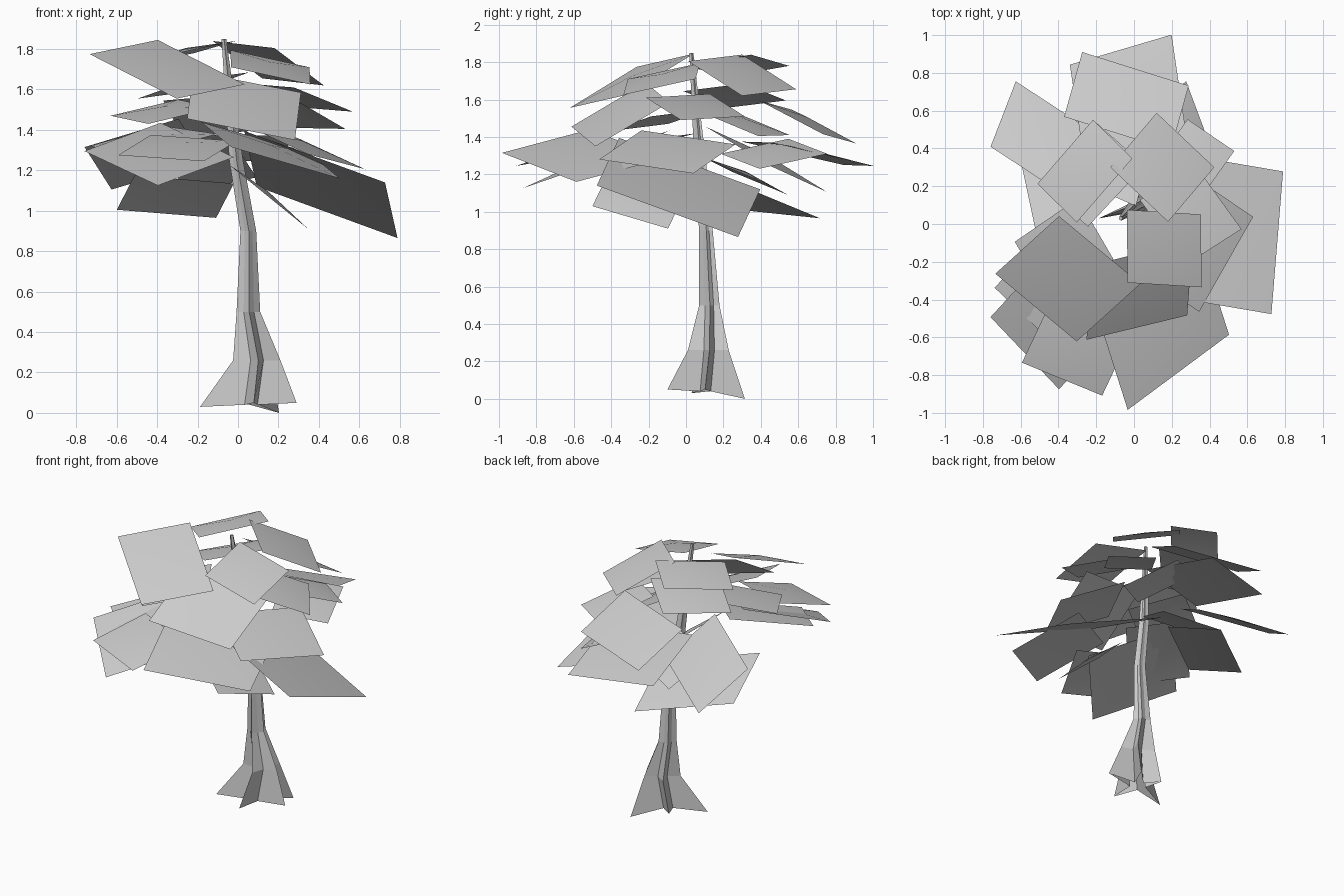
import bpy
import bmesh
from math import radians, cos, sin
from mathutils import Vector

cube = bpy.data.objects.get("Cube")
if cube:
    bpy.data.objects.remove(cube, do_unlink=True)

# One plain grey for wood and foliage
grey = bpy.data.materials.new("light grey")
grey.use_nodes = True
colour = (0.6, 0.6, 0.6, 1)
grey.diffuse_color = colour
grey.node_tree.nodes["Principled BSDF"].inputs["Base Color"].default_value = colour


def finish(bm, name, smooth=False):
    """Turn a bmesh into a named, coloured object."""
    mesh = bpy.data.meshes.new(name)
    for face in bm.faces:
        face.smooth = smooth
    bm.to_mesh(mesh)
    bm.free()
    mesh.materials.append(grey)
    obj = bpy.data.objects.new(name, mesh)
    bpy.context.scene.collection.objects.link(obj)


def polar(angle, radius, height=0):
    """Vector from a plan bearing in degrees, a plan radius and a height."""
    return Vector((cos(radians(angle)) * radius, sin(radians(angle)) * radius, height))


# Trunk: five root ridges with valleys between, tapering upwards
roots = [(-85, 0.21, 0.05), (-2, 0.23, 0.05), (55, 0.25, 0),
         (127, 0.15, 0.05), (198, 0.26, 0.03)]
rings = [((0.06, 0.11, 0.04), None, 0.05),
         ((0.09, 0.13, 0.26), 0.12, 0.05),
         ((0.05, 0.13, 0.5), 0.06, 0.04),
         ((0.05, 0.11, 0.9), 0.04, 0.03),
         ((-0.01, 0.08, 1.25), 0.035, 0.025),
         ((-0.07, 0.03, 1.85), 0.012, 0.008)]


def build_trunk():
    bm = bmesh.new()
    loops = []
    for centre, ridge, valley in rings:
        loop = []
        for i, (angle, reach, height) in enumerate(roots):
            tip = Vector(centre) + polar(angle, ridge or reach)
            if ridge is None:
                tip.z = height
            following = roots[(i + 1) % len(roots)][0]
            if following < angle:
                following += 360
            groove = Vector(centre) + polar((angle + following) / 2, valley)
            loop += [bm.verts.new(tip), bm.verts.new(groove)]
        loops.append(loop)
    for low, high in zip(loops, loops[1:]):
        for i in range(len(low)):
            j = (i + 1) % len(low)
            bm.faces.new((low[i], low[j], high[j], high[i]))
    bm.faces.new(loops[-1])
    finish(bm, "trunk")


def build_sheet(name, centre, heading, length, drop, bearing, width, rise):
    """Four-cornered sheet set out by its two diagonals, in hundredths."""
    middle = Vector(centre) / 100
    along = polar(heading, length, -drop) / 200
    across = polar(bearing, width, rise) / 200
    bm = bmesh.new()
    corners = [bm.verts.new(middle + offset)
               for offset in (along, across, -along, -across)]
    # A slight crown in the middle of the sheet
    crown = bm.verts.new(middle + Vector((0, 0, 0.025)))
    for i in range(len(corners)):
        bm.faces.new((corners[i], corners[(i + 1) % len(corners)], crown))
    finish(bm, name, smooth=True)


# Foliage tiers: centre, then heading, length and drop of the diagonal that
# hangs outwards, then bearing, width and rise of the diagonal crossing it
lower_tier = [
    ((41, -4, 113), 40, 99, 53, 126, 108, -2),
    ((-39, -48, 128), -91, 79, 31, 2, 74, -3),
    ((-30, -65, 131), -63, 58, 13, 16, 61, 7),
    ((16, -55, 130), -6, 69, 28, 66, 95, -3),
    ((-46, 43, 128), 117, 73, 35, 184, 60, 7),
    ((-3, 65, 131), 57, 84, 13, 148, 73, -12),
    ((-31, 32, 107), 63, 89, 21, 177, 58, -13),
    ((15, -25, 107), 38, 50, 32, 101, 51, 8),
    ((-12, 32, 119), 120, 52, 20, 200, 45, 5),
]
middle_tier = [
    ((32, -10, 132), 24, 68, 23, 94, 73, 8),
    ((3, -35, 152), -28, 57, 34, 43, 77, 13),
    ((-4, 65, 148), 132, 70, 23, 194, 68, 13),
    ((30, 5, 156), -16, 56, 14, 85, 53, -10),
    ((30, 32, 147), 16, 48, 13, 94, 47, -12),
    ((20, 47, 131), 75, 59, 0, 160, 45, 16),
    ((-37, -14, 149), 170, 53, 4, 255, 57, -12),
    ((-42, -27, 135), 192, 65, 6, 262, 66, -14),
]
upper_tier = [
    ((-35, -29, 170), -82, 67, 29, -4, 77, -15),
    ((16, -13, 171), -46, 57, 17, 43, 53, 0),
    ((15, 30, 173), 0, 55, 22, 96, 58, -15),
    ((-22, 26, 162), 190, 56, 13, 265, 55, 5),
    ((-26, 28, 178), 195, 52, 12, 261, 55, 0),
]

build_trunk()
for tier_name, tier in (("lower", lower_tier), ("middle", middle_tier),
                        ("upper", upper_tier)):
    for placement in tier:
        build_sheet(tier_name + "_foliage_sheet", *placement)
